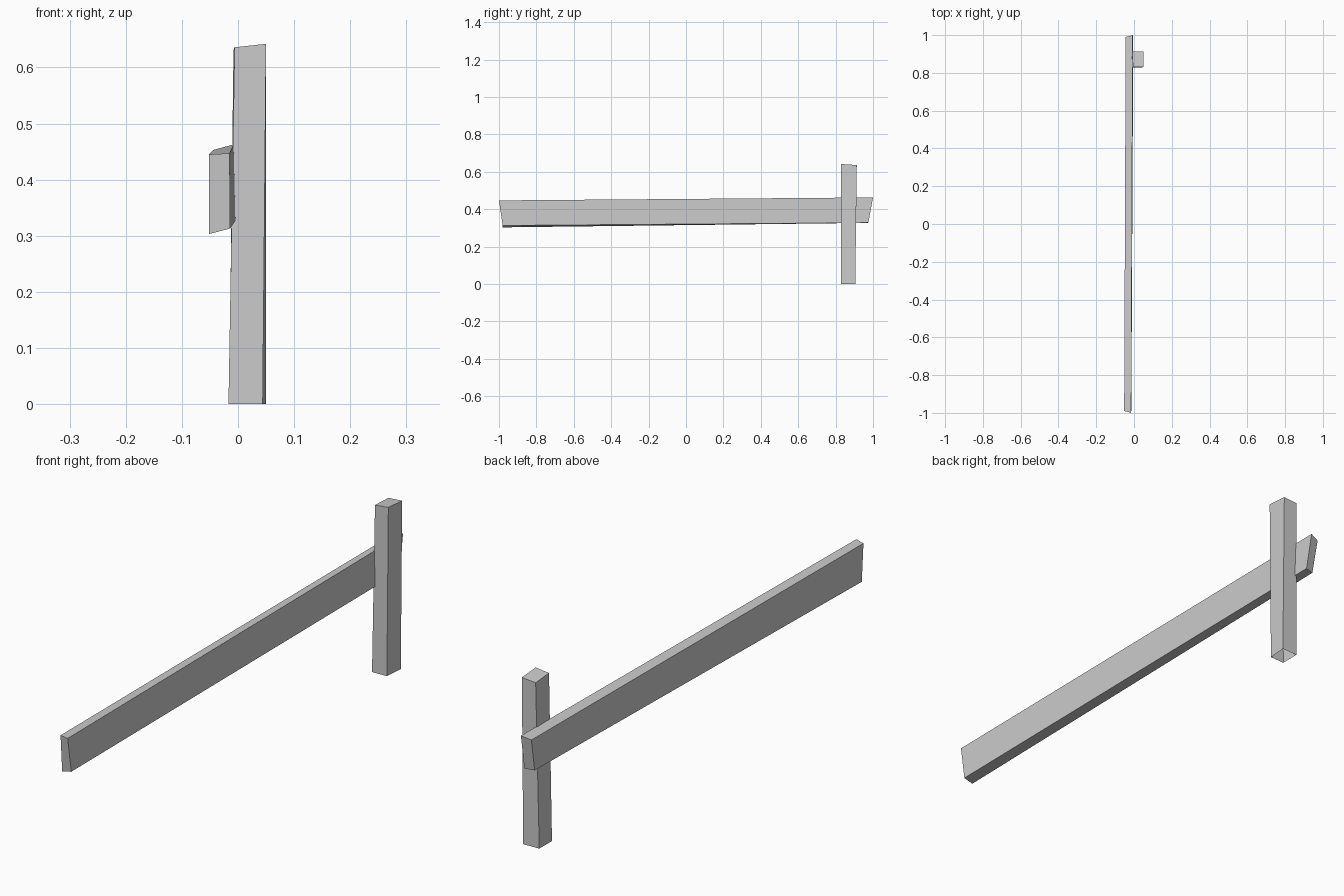
import bpy
import bmesh
from mathutils import Vector

cube = bpy.data.objects.get("Cube")
if cube:
    bpy.data.objects.remove(cube, do_unlink=True)

# Single plain grey
GREY = (0.6, 0.6, 0.6, 1.0)
grey = bpy.data.materials.new("weathered_grey")
grey.use_nodes = True
grey.diffuse_color = GREY
grey.node_tree.nodes["Principled BSDF"].inputs["Base Color"].default_value = GREY


def timber(name, start, end, open_start=False):
    """Rough-cut beam between two four-cornered ends."""
    bm = bmesh.new()
    a = [bm.verts.new(Vector(p)) for p in start]
    b = [bm.verts.new(Vector(p)) for p in end]
    for i in range(4):
        j = (i + 1) % 4
        bm.faces.new((a[i], a[j], b[j], b[i]))
    bm.faces.new(b)
    cap = bm.faces.new(a[::-1])
    bmesh.ops.recalc_face_normals(bm, faces=bm.faces)
    if open_start:
        bmesh.ops.delete(bm, geom=[cap], context='FACES_ONLY')
    mesh = bpy.data.meshes.new(name)
    bm.to_mesh(mesh)
    bm.free()
    mesh.materials.append(grey)
    obj = bpy.data.objects.new(name, mesh)
    bpy.context.collection.objects.link(obj)
    return obj


# Upright post, open underneath, with a slanted top
timber("fence_post",
       [(-0.017, 0.828, 0), (0.044, 0.83, 0), (0.05, 0.905, 0), (-0.016, 0.903, 0)],
       [(-0.006, 0.83, 0.636), (0.05, 0.83, 0.642), (0.05, 0.913, 0.636), (-0.008, 0.913, 0.631)],
       open_start=True)

# Long rail with slanted ends, fixed to the side of the post
timber("fence_rail",
       [(-0.052, -0.98, 0.303), (-0.014, -0.98, 0.313), (-0.015, -1.0, 0.447), (-0.052, -0.99, 0.445)],
       [(-0.04, 0.965, 0.327), (-0.004, 0.975, 0.328), (-0.007, 1.0, 0.463), (-0.044, 0.99, 0.453)])
